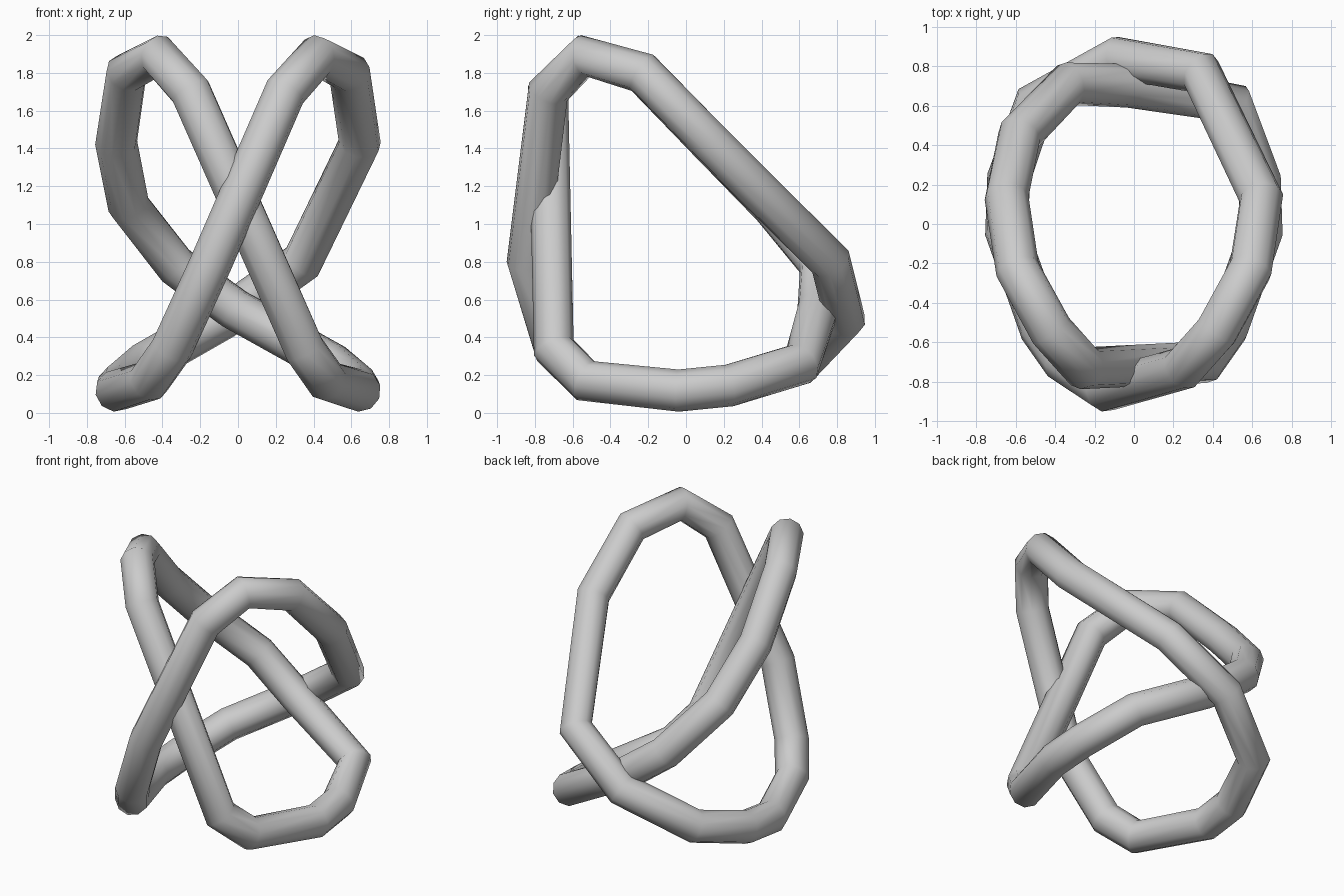
import bpy
from mathutils import Vector

cube = bpy.data.objects.get("Cube")
if cube:
    bpy.data.objects.remove(cube, do_unlink=True)

grey = bpy.data.materials.new("plain grey")
grey.use_nodes = True
colour = (0.6, 0.6, 0.6, 1)
grey.diffuse_color = colour
grey.node_tree.nodes["Principled BSDF"].inputs["Base Color"].default_value = colour

RADIUS = 0.112


def ring(name, points):
    """Closed faceted tube along the given centre line."""
    curve = bpy.data.curves.new(name, "CURVE")
    curve.dimensions = "3D"
    curve.bevel_depth = RADIUS
    curve.bevel_resolution = 3
    spline = curve.splines.new("POLY")
    spline.points.add(len(points) - 1)
    for p, co in zip(spline.points, points):
        p.co = (*co, 1)
    spline.use_cyclic_u = True
    obj = bpy.data.objects.new(name, curve)
    bpy.context.collection.objects.link(obj)
    bpy.ops.object.select_all(action="DESELECT")
    obj.select_set(True)
    bpy.context.view_layer.objects.active = obj
    bpy.ops.object.convert(target="MESH")
    obj = bpy.context.object
    obj.data.materials.clear()
    obj.data.materials.append(grey)
    bpy.ops.object.shade_smooth_by_angle(angle=0.9)
    return obj


# Shared run: top corner, and the low side with its front corner
top = [(0.25, -0.73, 1.70), (0.42, -0.54, 1.89), (0.59, -0.23, 1.80), (0.645, 0.13, 1.43)]
low = [(-0.50, 0.61, 0.26), (-0.635, 0.23, 0.145), (-0.645, -0.04, 0.118),
       (-0.47, -0.53, 0.17), (-0.35, -0.70, 0.34)]

# Outer ring bulges at the front and back crossings
outer_back = [(0.34, 0.765, 0.80), (-0.08, 0.84, 0.50)]
outer_front = [(-0.14, -0.84, 0.80)]
ring("outer_ring", top + outer_back + low + outer_front)

# Inner ring is the mirrored run with flatter crossings
inner_back = [(0.58, 0.45, 1.10), (0.33, 0.71, 0.78), (0.02, 0.70, 0.55)]
mirrored = [(-x, y, z) for x, y, z in top + inner_back + low]
ring("inner_ring", mirrored)
